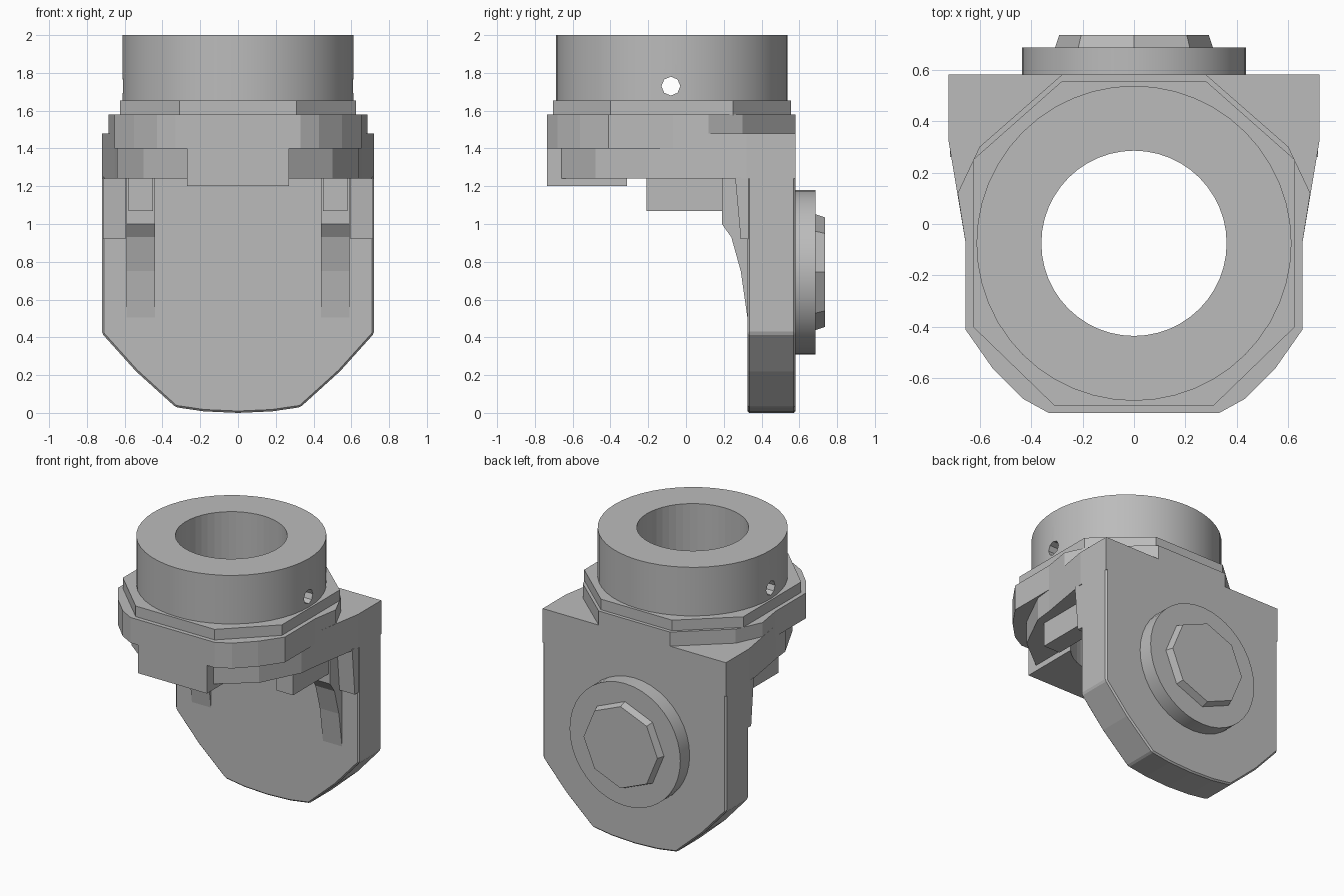
import bpy, bmesh, math
from mathutils import Matrix, Vector

old = bpy.data.objects.get("Cube")
if old:
    bpy.data.objects.remove(old, do_unlink=True)

metal = bpy.data.materials.new("grey metal")
metal.use_nodes = True
GREY = (0.5, 0.5, 0.5, 1)
metal.diffuse_color = GREY
metal.node_tree.nodes["Principled BSDF"].inputs["Base Color"].default_value = GREY
AXIS_Y = -0.075  # centre of the bore


def finish(bm, name):
    bmesh.ops.recalc_face_normals(bm, faces=bm.faces)
    mesh = bpy.data.meshes.new(name)
    bm.to_mesh(mesh)
    bm.free()
    mesh.materials.append(metal)
    ob = bpy.data.objects.new(name, mesh)
    bpy.context.collection.objects.link(ob)
    return ob


def prism(name, pts, lo, hi, axis="z"):
    """Extrude a 2D outline along an axis."""
    place = {"z": lambda a, b, h: (a, b, h),
             "y": lambda a, b, h: (a, h, b),
             "x": lambda a, b, h: (h, a, b)}[axis]
    bm = bmesh.new()
    base = bm.faces.new([bm.verts.new(place(a, b, lo)) for a, b in pts])
    out = bmesh.ops.extrude_face_region(bm, geom=[base])
    verts = [g for g in out["geom"] if isinstance(g, bmesh.types.BMVert)]
    bmesh.ops.translate(bm, verts=verts, vec=Vector(place(0, 0, hi - lo)))
    return finish(bm, name)


def mirrored(half):
    """Close a right-hand outline with its reflection."""
    return half + [(-a, b) for a, b in reversed(half) if abs(a) > 1e-6]


def box(name, x, y, z):
    return prism(name, [(x[0], y[0]), (x[1], y[0]), (x[1], y[1]), (x[0], y[1])], *z)


def cylinder(name, r, depth, loc, axis="z", sides=48, r2=None):
    rot = {"z": Matrix(), "x": Matrix.Rotation(math.pi / 2, 4, "Y"),
           "y": Matrix.Rotation(-math.pi / 2, 4, "X")}[axis]
    bm = bmesh.new()
    bmesh.ops.create_cone(bm, cap_ends=True, segments=sides, radius1=r,
                          radius2=r2 or r, depth=depth,
                          matrix=Matrix.Translation(loc) @ rot)
    return finish(bm, name)


def smooth(ob):
    bpy.ops.object.select_all(action="DESELECT")
    ob.select_set(True)
    bpy.context.view_layer.objects.active = ob
    bpy.ops.object.shade_smooth_by_angle(angle=math.radians(25))


def cut(ob, cutter):
    mod = ob.modifiers.new("cut", "BOOLEAN")
    mod.operation = "DIFFERENCE"
    mod.solver = "EXACT"
    mod.object = cutter


# Cutters
bore = cylinder("bore_cutter", 0.36, 3, (0, AXIS_Y, 1.6))
pin_hole = cylinder("pin_hole_cutter", 0.05, 2, (0, -0.08, 1.73), "x", 8)
for c in (bore, pin_hole):
    c.hide_render = True
    c.hide_set(True)
    c.display_type = "WIRE"

# Upper collar with cross hole
collar = cylinder("collar", 0.612, 0.36, (0, AXIS_Y, 1.82))
cut(collar, pin_hole)

# Octagonal step under the collar
step = prism("step_ring", mirrored([(0.31, -0.705), (0.625, -0.4), (0.625, 0.25),
                                    (0.28, 0.555)]), 1.575, 1.655)

# Flange: top layer, winged middle layer, recessed lower layer
front = [(0.33, -0.735), (0.43, -0.68), (0.55, -0.56), (0.655, -0.41), (0.655, -0.07)]
flange_top = prism("flange_top", mirrored(front + [(0.685, 0.12), (0.6, 0.3),
                                                   (0.28, 0.58)]), 1.475, 1.58)
wings = [(0.72, 0.32), (0.72, 0.58)]
flange_mid = prism("flange_middle", mirrored(front + wings), 1.4, 1.48)
flange_low = prism("flange_lower", mirrored([(0.27, -0.66), (0.5, -0.48), (0.64, -0.2),
                                             (0.655, -0.07)] + wings), 1.24, 1.405)
tongue = box("flange_tongue", (-0.27, 0.27), (-0.735, 0.4), (1.2, 1.41))

for part in (collar, step, flange_top, flange_mid, flange_low, tongue):
    cut(part, bore)

# Back plate with rounded bottom
plate = prism("back_plate", mirrored([(0, 0), (0.18, 0.008), (0.33, 0.03), (0.54, 0.22),
                                      (0.72, 0.42), (0.72, 1.48)]), 0.325, 0.58, "y")
bevel = plate.modifiers.new("edge", "BEVEL")
bevel.width = 0.01
bevel.segments = 1

# Gussets, edge blocks and under-flange lugs on both sides
for side, s in (("left", 1), ("right", -1)):
    prism(side + "_gusset", [(0.34, 0.4), (0.29, 0.75), (0.24, 0.93), (0.19, 1.0),
                             (0.19, 1.25), (0.34, 1.25)], s * 0.44, s * 0.59, "x")
    prism(side + "_edge_block", [(0.34, 0.92), (0.29, 0.92), (0.26, 1.25), (0.34, 1.25)],
          s * 0.595, s * 0.715, "x")
    box(side + "_lug", (s * 0.45, s * 0.58), (-0.21, 0.3), (1.07, 1.25))

# Washer and bolt head on the back
washer = cylinder("washer", 0.435, 0.115, (0, 0.6275, 0.745), "y", 40)
cylinder("bolt_head", 0.31, 0.06, (0, 0.705, 0.745), "y", 8, 0.29)

for ob in (collar, washer):
    smooth(ob)
